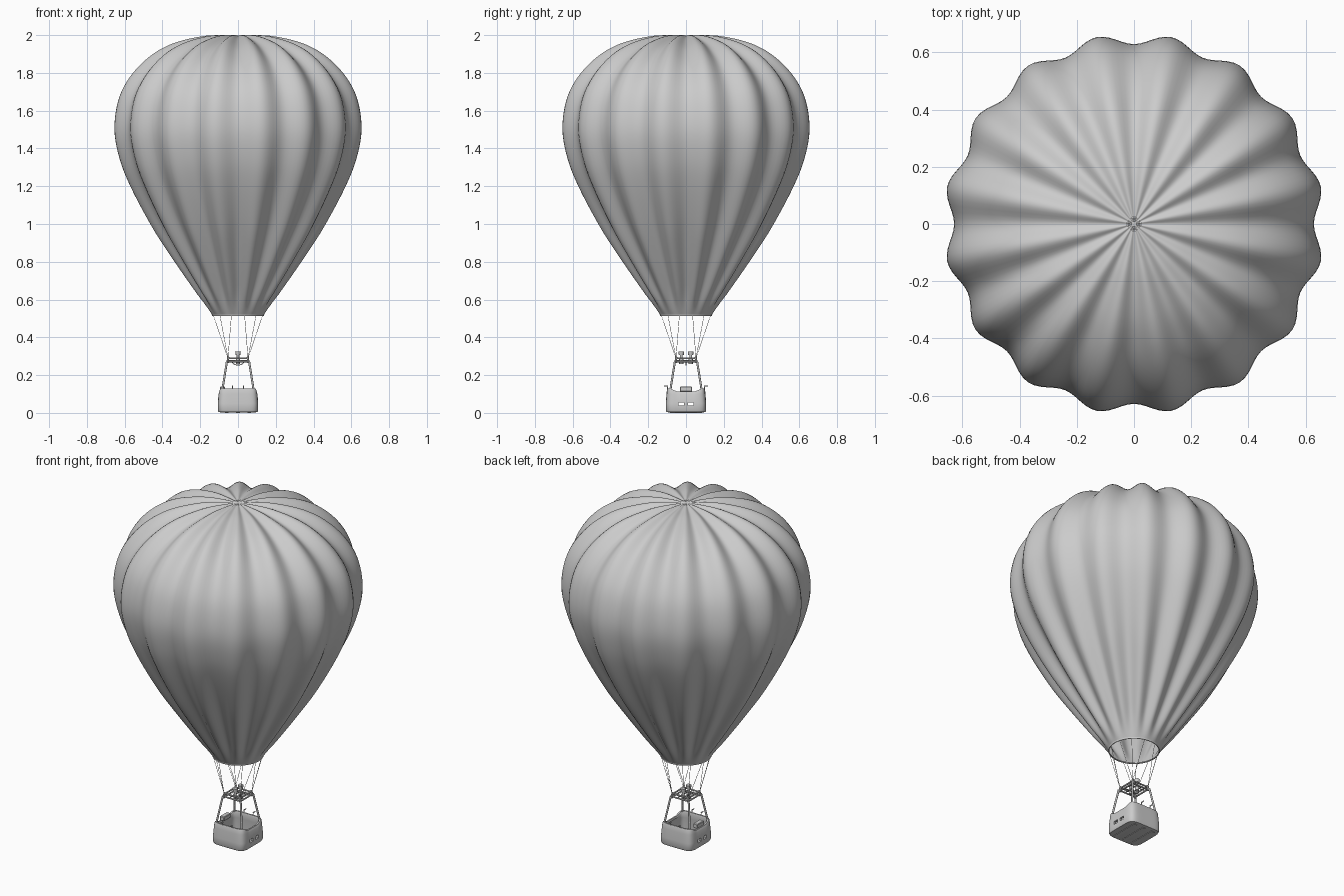
import bpy, bmesh, math
from mathutils import Vector

if "Cube" in bpy.data.objects:
    bpy.data.objects.remove(bpy.data.objects["Cube"])

grey = bpy.data.materials.new("plain_grey")
grey.diffuse_color = (0.6, 0.6, 0.6, 1)
grey.use_nodes = True
grey.node_tree.nodes["Principled BSDF"].inputs["Base Color"].default_value = grey.diffuse_color


def make_object(name, bm, smooth=True, fix_normals=True):
    if fix_normals:
        bmesh.ops.recalc_face_normals(bm, faces=bm.faces[:])
    me = bpy.data.meshes.new(name)
    bm.to_mesh(me)
    bm.free()
    me.materials.append(grey)
    ob = bpy.data.objects.new(name, me)
    bpy.context.collection.objects.link(ob)
    if smooth:
        bpy.ops.object.select_all(action='DESELECT')
        ob.select_set(True)
        bpy.context.view_layer.objects.active = ob
        bpy.ops.object.shade_smooth_by_angle(angle=math.radians(40))
    return ob


def loft(bm, rings, cap_start=False, cap_end=False):
    loops = [[bm.verts.new(p) for p in r] for r in rings]
    n = len(loops[0])
    for a, b in zip(loops, loops[1:]):
        for i in range(n):
            j = (i + 1) % n
            bm.faces.new((a[i], a[j], b[j], b[i]))
    if cap_start:
        bm.faces.new(loops[0][::-1])
    if cap_end:
        bm.faces.new(loops[-1])


def rod(bm, p, q, r, sides=8, r2=None):
    p, q = Vector(p), Vector(q)
    d = (q - p).normalized()
    u = d.orthogonal().normalized()
    v = d.cross(u)
    rings = []
    for c, rad in ((p, r), (q, r if r2 is None else r2)):
        rings.append([c + rad * (math.cos(t) * u + math.sin(t) * v)
                      for t in [2 * math.pi * i / sides for i in range(sides)]])
    loft(bm, rings, True, True)


def box(bm, centre, size):
    vs = bmesh.ops.create_cube(bm, size=1)["verts"]
    for v in vs:
        v.co = Vector(c + s * k for c, s, k in zip(centre, size, v.co))


def catmull(pts, steps):
    pts = [Vector(p) for p in pts]
    ext = [2 * pts[0] - pts[1]] + pts + [2 * pts[-1] - pts[-2]]
    out = []
    for i in range(1, len(ext) - 2):
        a, b, c, d = ext[i - 1:i + 3]
        for k in range(steps):
            t = k / steps
            out.append(0.5 * (2 * b + (c - a) * t + (2 * a - 5 * b + 4 * c - d) * t * t
                              + (3 * b - a - 3 * c + d) * t ** 3))
    return out + [pts[-1]]


# Envelope: teardrop profile pushed out along its normal into 16 gores
profile = catmull([(0.135, 0.515), (0.19, 0.6), (0.325, 0.8), (0.452, 1.0), (0.56, 1.2),
                   (0.62, 1.35), (0.647, 1.5), (0.627, 1.65), (0.57, 1.765), (0.475, 1.865),
                   (0.35, 1.94), (0.2, 1.984), (0.09, 1.996), (0.004, 1.998)], 5)
SEG = 192
rings = []
for i, p in enumerate(profile):
    t = (profile[min(i + 1, len(profile) - 1)] - profile[max(i - 1, 0)]).normalized()
    n = Vector((t.y, -t.x))
    amp = 0.0185 * min(1, p.x / 0.42) * min(1, (p.y - 0.515) / 0.12)
    ring = []
    for k in range(SEG):
        a = 2 * math.pi * k / SEG
        q = p - n * amp * math.cos(16 * a)
        ring.append((q.x * math.cos(a), q.x * math.sin(a), q.y))
    rings.append(ring)
bm = bmesh.new()
loft(bm, rings, cap_end=True)
make_object("envelope", bm, fix_normals=False)

# Mouth hem
bm = bmesh.new()
loft(bm, [[(r * math.cos(2 * math.pi * k / 96), r * math.sin(2 * math.pi * k / 96), z)
           for k in range(96)] for r, z in ((0.134, 0.52), (0.132, 0.513), (0.137, 0.512), (0.139, 0.52))])
make_object("mouth_hem", bm)


# Basket: hollow rounded square, rim dipping on the left and right sides
def basket_ring(half, z, rim=False):
    ring = []
    for k in range(96):
        a = 2 * math.pi * k / 96
        c, s = math.cos(a), math.sin(a)
        r = half / (abs(c) ** 6 + abs(s) ** 6) ** (1 / 6)
        drop = 0
        if rim and abs(c) > abs(s):
            drop = 0.018 * min(1, max(0, (0.085 - abs(r * s)) / 0.04))
        ring.append((r * c, r * s, z - drop))
    return ring


bm = bmesh.new()
loft(bm, [basket_ring(0.092, 0.003), basket_ring(0.103, 0.005), basket_ring(0.107, 0.014),
          basket_ring(0.107, 0.05), basket_ring(0.103, 0.1), basket_ring(0.101, 0.122, True),
          basket_ring(0.098, 0.13, True), basket_ring(0.09, 0.13, True),
          basket_ring(0.087, 0.122, True), basket_ring(0.092, 0.09),
          basket_ring(0.094, 0.016)], True, True)
basket = make_object("basket", bm)

# Step holes cut through both side walls
bm = bmesh.new()
for y in (-0.025, 0.025):
    box(bm, (0, y, 0.047), (0.3, 0.028, 0.018))
cutter = make_object("step_hole_cutter", bm, False)
cutter.hide_render = True
cutter.hide_viewport = False
cutter.display_type = 'WIRE'
mod = basket.modifiers.new("step_holes", 'BOOLEAN')
mod.operation = 'DIFFERENCE'
mod.object = cutter
bpy.context.view_layer.objects.active = basket
bpy.ops.object.modifier_apply(modifier=mod.name)
bpy.data.objects.remove(cutter)

# Base skids
bm = bmesh.new()
for x in (-0.06, 0, 0.06):
    box(bm, (x, 0, 0.003), (0.02, 0.17, 0.006))
make_object("base_skids", bm, False)

# Corner uprights, burner frame and cables
uprights, frame, cables = bmesh.new(), bmesh.new(), bmesh.new()
corners = [(1, 1), (-1, 1), (-1, -1), (1, -1)]
for i, (sx, sy) in enumerate(corners):
    rod(uprights, (sx * 0.083, sy * 0.083, 0.12), (sx * 0.058, sy * 0.058, 0.277), 0.0055, 10)
    nx, ny = corners[(i + 1) % 4]
    for z, h in ((0.272, 0.052), (0.289, 0.05)):
        rod(frame, (sx * h, sy * h, z), (nx * h, ny * h, z), 0.0045)
    rod(frame, (sx * 0.055, sy * 0.055, 0.265), (sx * 0.051, sy * 0.051, 0.297), 0.006)
    for deg in (15, 45, 75):
        a = math.radians(deg + 90 * i)
        rod(cables, (sx * 0.053, sy * 0.053, 0.29),
            (0.135 * math.cos(a), 0.135 * math.sin(a), 0.516), 0.0012, 5)
make_object("uprights", uprights)
make_object("burner_frame", frame)
make_object("cables", cables)

# Twin burners on cross bars
bm = bmesh.new()
for x in (-0.014, 0.014):
    rod(bm, (x, -0.05, 0.278), (x, 0.05, 0.278), 0.003)
for y in (-0.025, 0.025):
    rod(bm, (-0.05, y, 0.278), (0.05, y, 0.278), 0.003)
    rod(bm, (0, y, 0.258), (0, y, 0.284), 0.011, 16)
    rod(bm, (0, y, 0.284), (0, y, 0.306), 0.007, 12)
    rod(bm, (0, y, 0.306), (0, y, 0.326), 0.013, 16, 0.015)
make_object("burners", bm)

# Hanging fuel hose loop below the frame
bm = bmesh.new()
hose = [(0.032 * math.cos(t), 0, 0.275 + 0.022 * math.sin(t))
        for t in [math.pi + math.pi * k / 10 for k in range(11)]]
for a, b in zip(hose, hose[1:]):
    rod(bm, a, b, 0.002, 6)
make_object("fuel_hose", bm)

# Instrument box on the left rim
bm = bmesh.new()
box(bm, (-0.082, 0, 0.126), (0.028, 0.064, 0.026))
bmesh.ops.bevel(bm, geom=bm.edges[:], offset=0.003, segments=1, affect='EDGES')
make_object("instrument_box", bm, False)

# Rope hooks on the front and back rims
bm = bmesh.new()
for sy in (-1, 1):
    for x in (-0.03, 0.03):
        rod(bm, (x, sy * 0.095, 0.115), (x, sy * 0.1, 0.142), 0.0025)
        rod(bm, (x, sy * 0.096, 0.142), (x, sy * 0.116, 0.142), 0.003)
make_object("rim_hooks", bm)
